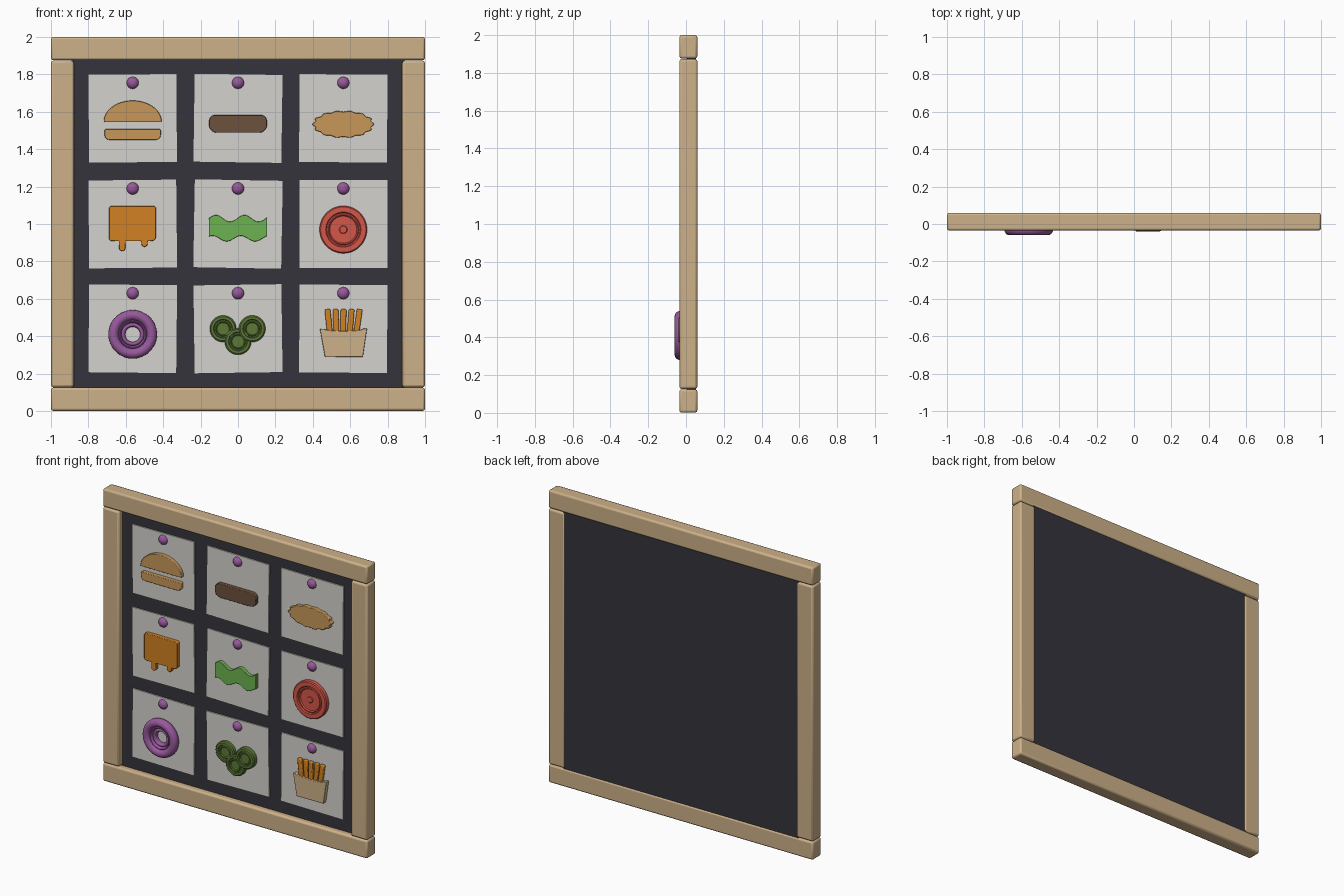
import bpy, bmesh, math
from mathutils import Matrix, Vector

if "Cube" in bpy.data.objects:
    bpy.data.objects.remove(bpy.data.objects["Cube"], do_unlink=True)


def material(name, rgb):
    m = bpy.data.materials.new(name)
    m.use_nodes = True
    m.diffuse_color = (*rgb, 1)
    m.node_tree.nodes["Principled BSDF"].inputs["Base Color"].default_value = (*rgb, 1)
    return m


WOOD = material("light wood", (0.61, 0.44, 0.25))
BOARD = material("charcoal board", (0.036, 0.034, 0.045))
PAPER = material("off white paper", (0.66, 0.65, 0.61))
BUN = material("toasted bun", (0.57, 0.31, 0.10))
PATTY = material("brown patty", (0.15, 0.082, 0.046))
CHEESE = material("orange cheese", (0.64, 0.22, 0.016))
LETTUCE = material("lettuce green", (0.15, 0.45, 0.08))
TOMATO = material("tomato red", (0.67, 0.095, 0.065))
PURPLE = material("purple", (0.31, 0.10, 0.33))
PICKLE = material("pickle green", (0.11, 0.19, 0.038))


def finish(bm, name, mat, bevel=0, segments=2):
    bmesh.ops.recalc_face_normals(bm, faces=bm.faces)
    mesh = bpy.data.meshes.new(name)
    bm.to_mesh(mesh)
    bm.free()
    mesh.materials.append(mat)
    ob = bpy.data.objects.new(name, mesh)
    bpy.context.collection.objects.link(ob)
    if bevel:
        mod = ob.modifiers.new("soft edges", 'BEVEL')
        mod.width, mod.segments, mod.limit_method = bevel, segments, 'ANGLE'
        mod.angle_limit = math.radians(40)
    bpy.ops.object.select_all(action='DESELECT')
    ob.select_set(True)
    bpy.context.view_layer.objects.active = ob
    bpy.ops.object.shade_smooth_by_angle(angle=math.radians(35))
    return ob


def box(name, x, z, w, h, front, back, mat, bevel=0, tilt=0):
    bm = bmesh.new()
    bmesh.ops.create_cube(bm, size=1)
    bm.transform(Matrix.Translation((x, (front + back) / 2, z))
                 @ Matrix.Rotation(math.radians(tilt), 4, 'Y')
                 @ Matrix.Diagonal((w, back - front, h, 1)))
    return finish(bm, name, mat, bevel)


def cutout(name, points, mat, front=-0.03, bevel=0.003):
    """Flat outline in x and z, given thickness towards the front."""
    bm = bmesh.new()
    face = bm.faces.new([bm.verts.new((x, 0, z)) for x, z in points])
    ext = bmesh.ops.extrude_face_region(bm, geom=[face])["geom"]
    bmesh.ops.translate(bm, vec=(0, front, 0),
                        verts=[v for v in ext if isinstance(v, bmesh.types.BMVert)])
    return finish(bm, name, mat, bevel)


def lathe(name, x, z, profile, mat, steps=40):
    """Spin a (radius, y) profile about the front-back axis."""
    bm = bmesh.new()
    verts = [bm.verts.new((r, y, 0)) for r, y in profile]
    edges = [bm.edges.new(p) for p in zip(verts, verts[1:])]
    bmesh.ops.spin(bm, geom=verts + edges, cent=(0, 0, 0), axis=(0, 1, 0),
                   angle=math.tau, steps=steps)
    bmesh.ops.remove_doubles(bm, verts=bm.verts, dist=1e-5)
    bm.transform(Matrix.Translation((x, 0, z)))
    return finish(bm, name, mat)


def arc(cx, cz, rx, rz, start, end, n):
    out = []
    for i in range(n + 1):
        a = math.radians(start + (end - start) * i / n)
        out.append((cx + rx * math.cos(a), cz + rz * math.sin(a)))
    return out


def rounded(x0, x1, z0, z1, low, high):
    """Rectangle with separate lower and upper corner radii."""
    return (arc(x0 + low, z0 + low, low, low, 180, 270, 5)
            + arc(x1 - low, z0 + low, low, low, 270, 360, 5)
            + arc(x1 - high, z1 - high, high, high, 0, 90, 5)
            + arc(x0 + high, z1 - high, high, high, 90, 180, 5))


# Frame and backing board
for name, z in (("bottom", 0.063), ("top", 1.938)):
    box(name + "_rail", 0, z, 2, 0.124, -0.035, 0.06, WOOD, 0.012)
for name, x in (("left", 0.939), ("right", -0.939)):
    box(name + "_post", x, 1, 0.122, 1.746, -0.035, 0.06, WOOD, 0.012)
box("backing_board", 0, 1, 1.78, 1.78, 0.004, 0.054, BOARD)

# Pinned paper cards
COLS, ROWS = (-0.563, 0, 0.563), (1.565, 1.0, 0.44)
tilts = iter((-0.4, 0.8, 0.4, -0.6, 1.0, 0, 0.6, -0.8, 0.5))
for r, z in enumerate(ROWS):
    for c, x in enumerate(COLS):
        box(f"card_{r}_{c}", x, z, 0.47, 0.47, -0.004, 0.006, PAPER, tilt=next(tilts))
        lathe(f"pin_{r}_{c}", x, z + 0.19,
              [(px, -py) for px, py in arc(0, 0, 0.033, 0.028, 0, 90, 6)], PURPLE, 24)

# Burger bun
x, z = COLS[0], 1.545
cutout("bun_top", arc(x, z, 0.155, 0.115, 0, 180, 24), BUN)
cutout("bun_bottom", rounded(x - 0.15, x + 0.15, 1.45, 1.508, 0.025, 0.008), BUN)

# Patty
cutout("patty", rounded(-0.155, 0.155, 1.488, 1.583, 0.042, 0.035), PATTY)

# Wavy-edged oval bun
oval = []
for i in range(84):
    a = math.tau * i / 84
    k = 1 + 0.045 * math.cos(14 * a)
    oval.append((COLS[2] + 0.159 * k * math.cos(a), 1.533 + 0.07 * k * math.sin(a)))
cutout("wavy_bun", oval, BUN)

# Melting cheese slice with two drips
x0, x1, z0, z1 = -0.69, -0.438, 0.909, 1.096
cheese = arc(x0 + 0.015, z0 + 0.015, 0.015, 0.015, 180, 270, 4)
for cx, low in ((-0.619, 0.872), (-0.5, 0.895)):
    cheese += [(cx - 0.017, z0)] + arc(cx, low, 0.017, 0.017, 180, 360, 8) + [(cx + 0.017, z0)]
cheese += (arc(x1 - 0.025, z0 + 0.025, 0.025, 0.025, 270, 360, 4)
           + arc(x1 - 0.015, z1 - 0.015, 0.015, 0.015, 0, 90, 4)
           + arc(x0 + 0.015, z1 - 0.015, 0.015, 0.015, 90, 180, 4))
cutout("cheese_slice", cheese, CHEESE)

# Lettuce leaf, wavy above and below
top, low = [], []
for i in range(41):
    x = -0.155 + 0.31 * i / 40
    top.append((x, 1.03 + 0.018 * math.cos(math.tau * (x + 0.118) / 0.152)))
    low.append((x, 0.922 + 0.015 * math.cos(math.tau * (x + 0.122) / 0.152 + 0.6)))
cutout("lettuce", low + top[::-1], LETTUCE, bevel=0.002)

# Tomato slice with recessed rings
lathe("tomato_slice", COLS[2], 0.97,
      [(0.127, 0), (0.127, -0.028), (0.121, -0.034), (0.094, -0.034), (0.089, -0.027),
       (0.083, -0.027), (0.078, -0.031), (0.072, -0.024), (0.022, -0.024),
       (0.018, -0.027), (0, -0.027)], TOMATO, 48)

# Ring doughnut: outer tube with a stepped inner ring
ring = [(0.102 + a, -0.03 + b) for a, b in arc(0, 0, 0.028, 0.03, 80, -170, 18)]
ring += [(0.071 + a, -0.026 + b) for a, b in arc(0, 0, 0.008, 0.018, -30, -150, 5)]
ring += [(0.051 + a, -0.018 + b) for a, b in arc(0, 0, 0.011, 0.016, -20, -180, 8)]
ring += [(0.04, 0)]
lathe("doughnut", COLS[0], 0.41, ring, PURPLE, 48)

# Pickle slices
for i, (x, z, lift) in enumerate(((-0.08, 0.44, 0), (0.076, 0.44, 0.008), (0, 0.372, 0.004))):
    lathe(f"pickle_{i}", x, z,
          [(r, y - lift if y else 0) for r, y in
           ((0.071, 0), (0.071, -0.025), (0.064, -0.031), (0.051, -0.031), (0.047, -0.025),
            (0.041, -0.025), (0.037, -0.029), (0.032, -0.024), (0, -0.024))], PICKLE, 36)

# Fries in a carton
carton = [(0.465, 0.288), (0.668, 0.29), (0.69, 0.443)]
carton += arc(0.564, 0.44, 0.105, 0.012, 0, -180, 10) + [(0.438, 0.438)]
cutout("fries_carton", carton, WOOD, front=-0.032)
for i in range(5):
    lean = (i - 2) * 3.5 + 1
    fry = box(f"fry_{i}", 0.563 + (i - 2) * 0.038, 0.46, 0.03, 0.17,
              -0.026 + 0.003 * (i % 2), 0, CHEESE, 0.006, lean)
